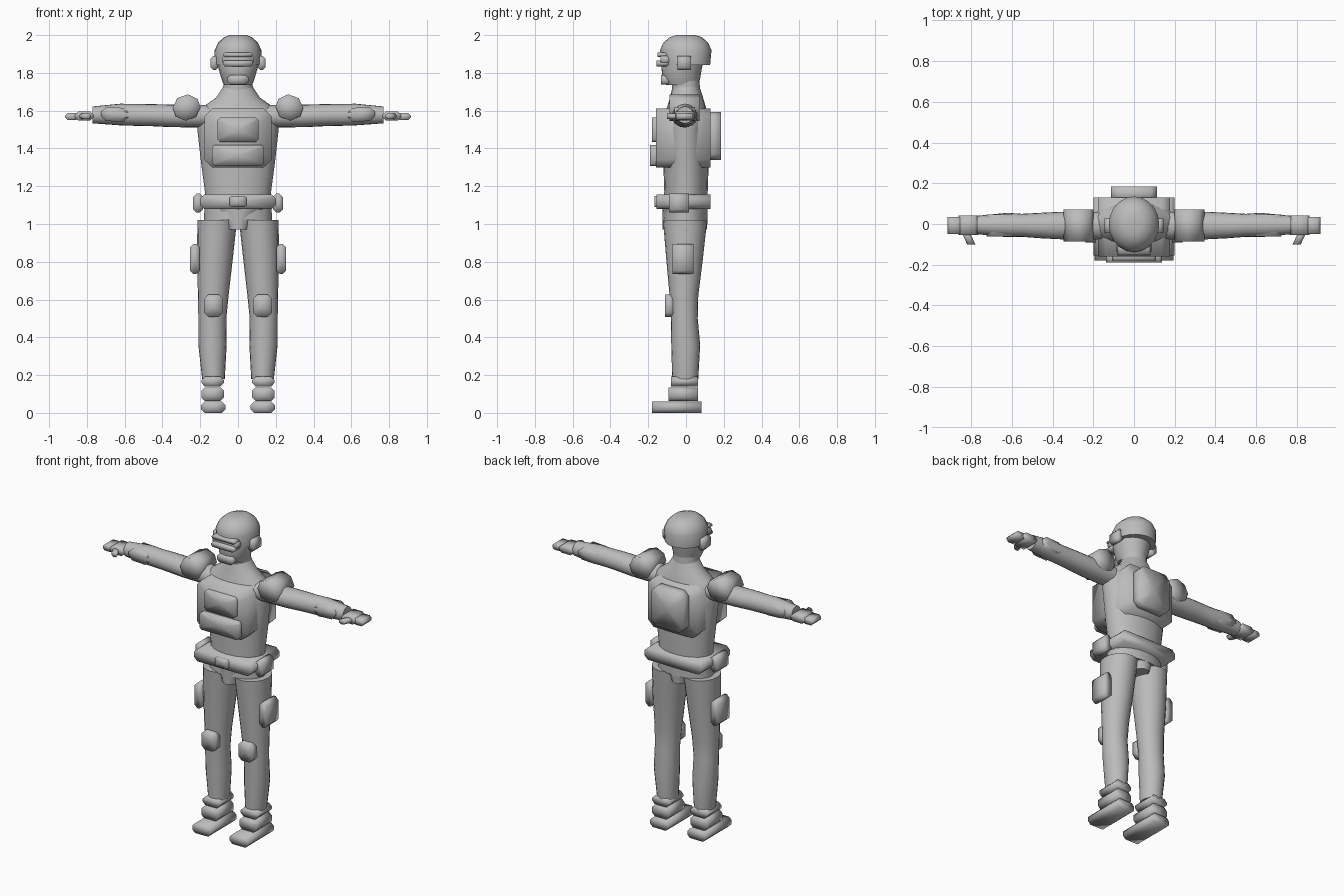
import bpy, bmesh, math
from mathutils import Matrix

cube = bpy.data.objects.get("Cube")
if cube:
    bpy.data.objects.remove(cube, do_unlink=True)

grey = bpy.data.materials.new("plain grey")
grey.use_nodes = True
grey.diffuse_color = (0.5, 0.5, 0.5, 1)
grey.node_tree.nodes["Principled BSDF"].inputs["Base Color"].default_value = (0.5, 0.5, 0.5, 1)


def finish(name, bm, angle=None):
    bmesh.ops.recalc_face_normals(bm, faces=bm.faces)
    mesh = bpy.data.meshes.new(name)
    bm.to_mesh(mesh)
    bm.free()
    mesh.materials.append(grey)
    obj = bpy.data.objects.new(name, mesh)
    bpy.context.collection.objects.link(obj)
    bpy.ops.object.select_all(action="DESELECT")
    bpy.context.view_layer.objects.active = obj
    obj.select_set(True)
    if angle is None:
        bpy.ops.object.shade_smooth()
    else:
        bpy.ops.object.shade_smooth_by_angle(angle=math.radians(angle))
    return obj


def mirrored(build, name, *args, **keys):
    """Build a part on the model's left and on its right."""
    build("left_" + name, *args, **keys)
    build("right_" + name, *args, side=-1, **keys)


def pad(name, xs, ys, zs, cut=0.02, tilt=0, side=1):
    """Soft-shaded slab with its four front corners cut off."""
    hx, hz = (xs[1] - xs[0]) / 2, (zs[1] - zs[0]) / 2
    cx, cz = (xs[0] + xs[1]) / 2, (zs[0] + zs[1]) / 2
    cut = min(cut, hx * 0.7, hz * 0.7)
    outline = [(hx - cut, -hz), (hx, cut - hz), (hx, hz - cut), (hx - cut, hz),
               (cut - hx, hz), (-hx, hz - cut), (-hx, cut - hz), (cut - hx, -hz)]
    turn = Matrix.Rotation(math.radians(tilt), 2)
    bm = bmesh.new()
    rings = []
    for y in ys:
        ring = []
        for x, z in outline:
            px = turn[0][0] * x + turn[0][1] * z + cx
            pz = turn[1][0] * x + turn[1][1] * z + cz
            ring.append(bm.verts.new((side * px, y, pz)))
        rings.append(ring)
    caps = [bm.faces.new(r) for r in rings]
    for i in range(8):
        j = (i + 1) % 8
        bm.faces.new((rings[0][i], rings[0][j], rings[1][j], rings[1][i]))
    bmesh.ops.poke(bm, faces=caps)
    return finish(name, bm)


def loft(name, sections, axis="z", side=1, sides=20, angle=50):
    """Sections are (position, low, high, back low, back high) along an axis."""
    bm = bmesh.new()
    rings = []
    for t, a0, a1, b0, b1 in sections:
        ring = []
        for i in range(sides):
            k = math.tau * i / sides
            a = (a0 + a1) / 2 + (a1 - a0) / 2 * math.cos(k)
            b = (b0 + b1) / 2 + (b1 - b0) / 2 * math.sin(k)
            co = (side * a, b, t) if axis == "z" else (side * t, b, a)
            ring.append(bm.verts.new(co))
        rings.append(ring)
    for low, high in zip(rings, rings[1:]):
        for i in range(sides):
            j = (i + 1) % sides
            bm.faces.new((low[i], low[j], high[j], high[i]))
    bm.faces.new(rings[0])
    bm.faces.new(rings[-1])
    return finish(name, bm, angle)


# Body and head
loft("torso", [(1.02, -.18, .18, -.12, .115), (1.17, -.175, .175, -.115, .115),
               (1.32, -.195, .195, -.12, .12), (1.5, -.215, .215, -.12, .115),
               (1.57, -.215, .215, -.115, .115), (1.62, -.185, .185, -.1, .105),
               (1.67, -.115, .115, -.085, .09), (1.73, -.075, .075, -.07, .07)])
loft("pelvis", [(.97, -.065, .065, -.125, .11), (1.025, -.09, .09, -.125, .115),
                (1.09, -.18, .18, -.125, .115)])
loft("neck", [(1.7, -.08, .08, -.075, .075), (1.78, -.075, .075, -.075, .07)])
loft("head", [(1.735, -.075, .075, -.105, .065), (1.77, -.088, .088, -.125, .075),
              (1.83, -.105, .105, -.13, .085), (1.9, -.11, .11, -.12, .1)])
loft("helmet", [(1.843, -.122, .122, -.125, .128), (1.92, -.124, .124, -.138, .135),
                (1.96, -.105, .105, -.12, .117), (1.988, -.075, .075, -.087, .085),
                (2, -.045, .045, -.052, .052)])

# Face gear
pad("goggle_brow", (-.08, .08), (-.15, -.09), (1.885, 1.907), .01)
pad("goggle_lens", (-.085, .085), (-.135, -.08), (1.85, 1.892), .01)
pad("goggle_base", (-.08, .08), (-.155, -.09), (1.835, 1.865), .01)
pad("chin_guard", (-.055, .055), (-.132, -.08), (1.738, 1.788), .014)
mirrored(pad, "earphone", (.105, .145), (-.045, .027), (1.815, 1.89), .014)

# Vest and its pouches
pad("vest", (-.177, .177), (-.16, .13), (1.3, 1.612), .04)
pad("upper_chest_pouch", (-.108, .108), (-.18, -.14), (1.435, 1.563), .012)
pad("lower_chest_pouch", (-.137, .137), (-.19, -.14), (1.308, 1.418), .012)
pad("backpack", (-.112, .112), (.11, .185), (1.34, 1.592), .03)

# Belt
pad("belt", (-.2, .2), (-.155, .13), (1.08, 1.157), .022)
pad("buckle", (-.045, .045), (-.168, -.13), (1.09, 1.147), .008)
mirrored(pad, "belt_pouch", (.185, .237), (-.09, .017), (1.06, 1.162), .018)

# Legs
mirrored(loft, "leg", [(.18, .07, .19, -.073, .065), (.36, .06, .21, -.078, .075),
                       (.5, .062, .21, -.08, .062), (.62, .05, .212, -.087, .065),
                       (.82, .027, .217, -.105, .09), (1.022, .005, .215, -.122, .112)])
mirrored(pad, "thigh_pouch", (.203, .255), (-.072, .04), (.735, .895), .022)
mirrored(pad, "knee_pad", (.08, .18), (-.11, -.065), (.508, .627), .022)
mirrored(pad, "boot_cuff", (.075, .193), (-.08, .064), (.14, .192), .018)
mirrored(pad, "boot_ankle", (.075, .193), (-.093, .064), (.063, .135), .018)
mirrored(pad, "boot_sole", (.067, .195), (-.18, .082), (0, .06), .018)

# Arms and hands
mirrored(loft, "arm", [(.15, 1.51, 1.63, -.075, .06), (.36, 1.513, 1.632, -.075, .06),
                       (.46, 1.518, 1.635, -.07, .055), (.55, 1.52, 1.635, -.063, .05),
                       (.62, 1.522, 1.637, -.065, .055), (.77, 1.533, 1.622, -.05, .04)],
         axis="x")
mirrored(pad, "shoulder_pad", (.202, .342), (-.087, .072), (1.553, 1.68), .04, tilt=-20)
mirrored(pad, "forearm_plate", (.58, .725), (-.062, .047), (1.543, 1.617), .03, tilt=3)
mirrored(pad, "palm", (.765, .862), (-.055, .042), (1.548, 1.595), .016)
mirrored(pad, "fingers", (.845, .915), (-.05, .035), (1.55, 1.588), .013)


def thumb(name, side=1):
    obj = pad(name, (.795, .835), (-.1, -.03), (1.555, 1.585), .01, side=side)
    for v in obj.data.vertices:
        v.co.x += side * (v.co.y + .065) * .45


mirrored(thumb, "thumb")
